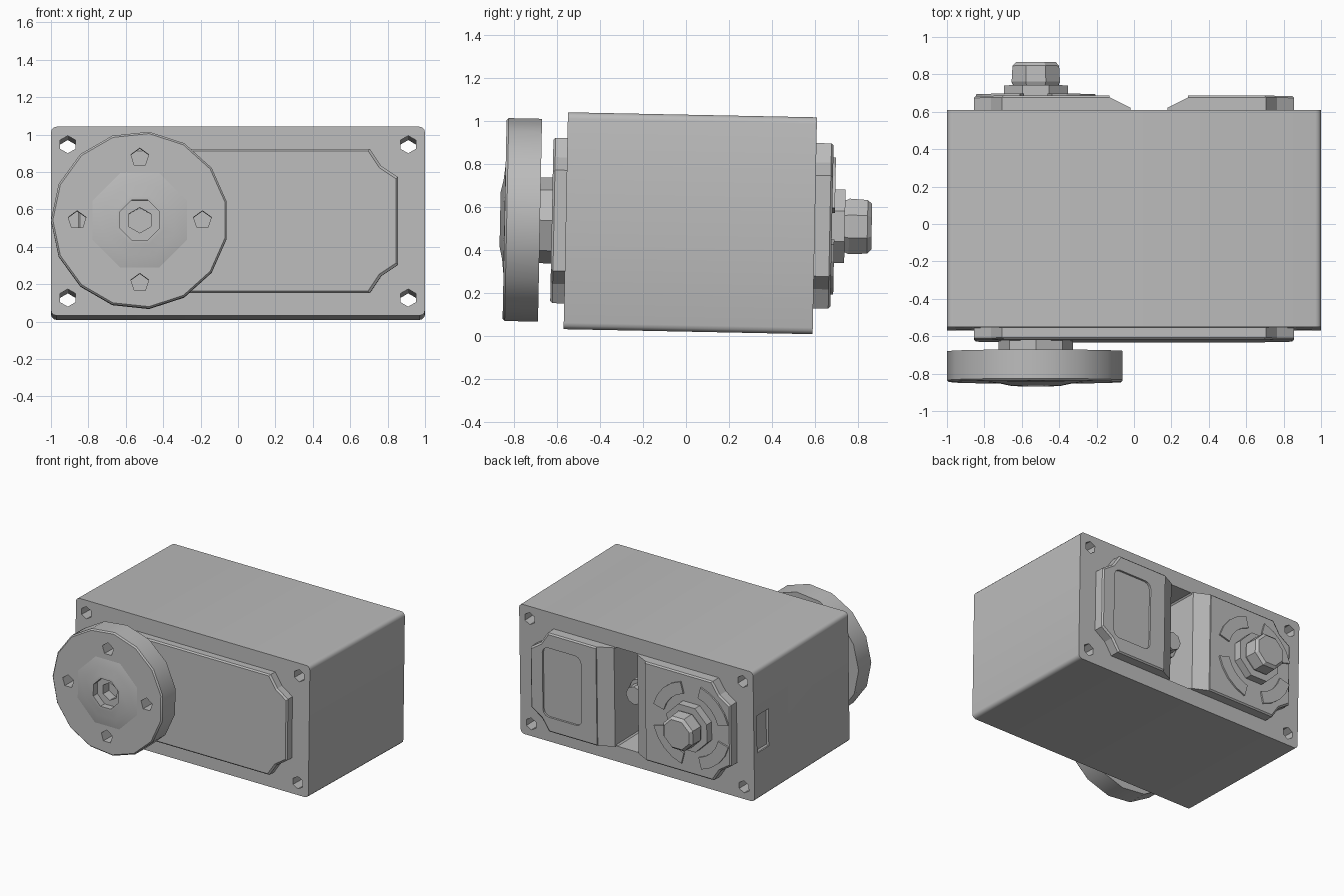
import bpy, bmesh, math
from mathutils import Matrix

cube = bpy.data.objects.get("Cube")
if cube:
    bpy.data.objects.remove(cube)

gray = bpy.data.materials.new("plain gray")
gray.use_nodes = True
gray.diffuse_color = (0.5, 0.5, 0.5, 1)
gray.node_tree.nodes["Principled BSDF"].inputs["Base Color"].default_value = (0.5, 0.5, 0.5, 1)

parts = []
AXIS = -0.525      # x of the output shaft
HALF_H = 0.385     # half height of the raised covers


def ngon(n, r, cx=0, cz=0, start=0):
    return [(cx + r * math.cos(start + math.tau * i / n),
             cz + r * math.sin(start + math.tau * i / n)) for i in range(n)]


def rounded(x0, x1, z0, z1, r, seg=3):
    pts = []
    for k, (x, z) in enumerate([(x1 - r, z1 - r), (x0 + r, z1 - r), (x0 + r, z0 + r), (x1 - r, z0 + r)]):
        for i in range(seg + 1):
            a = (k + i / seg) * math.pi / 2
            pts.append((x + r * math.cos(a), z + r * math.sin(a)))
    return pts


def finish(name, bm, keep=True):
    bmesh.ops.recalc_face_normals(bm, faces=bm.faces)
    me = bpy.data.meshes.new(name)
    bm.to_mesh(me)
    bm.free()
    me.materials.append(gray)
    ob = bpy.data.objects.new(name, me)
    bpy.context.scene.collection.objects.link(ob)
    if keep:
        parts.append(ob)
    else:
        ob.hide_render = True
    return ob


def loft(name, rings, keep=True):
    """Skin a stack of (outline, y) rings and cap both ends."""
    bm = bmesh.new()
    loops = [[bm.verts.new((x, y, z)) for x, z in pts] for pts, y in rings]
    for a, b in zip(loops, loops[1:]):
        for i in range(len(a)):
            j = (i + 1) % len(a)
            bm.faces.new((a[i], a[j], b[j], b[i]))
    bm.faces.new(loops[0])
    bm.faces.new(loops[-1])
    return finish(name, bm, keep)


def prism(name, pts, y0, y1, keep=True):
    return loft(name, [(pts, y0), (pts, y1)], keep)


def turned(name, n, profile, cx=AXIS, start=0):
    return loft(name, [(ngon(n, r, cx, 0, start), y) for r, y in profile])


def cut(ob, cutters):
    for c in cutters:
        m = ob.modifiers.new("cut", "BOOLEAN")
        m.operation, m.solver, m.object = "DIFFERENCE", "EXACT", c
    dg = bpy.context.evaluated_depsgraph_get()
    me = bpy.data.meshes.new_from_object(ob.evaluated_get(dg))
    ob.modifiers.clear()
    ob.data = me
    for c in cutters:
        bpy.data.objects.remove(c)


def smooth(ob, angle):
    bpy.ops.object.select_all(action="DESELECT")
    ob.select_set(True)
    bpy.context.view_layer.objects.active = ob
    bpy.ops.object.shade_smooth_by_angle(angle=math.radians(angle))


# Main case with bolt holes, deep rear slot and a side recess
case = prism("case", rounded(-1, 1, -0.505, 0.505, 0.03), -0.58, 0.58)
holes = [prism("bolt_cutter", ngon(6, 0.047, sx * 0.91, sz * 0.41, math.pi / 2), -0.8, 0.8, False)
         for sx in (-1, 1) for sz in (-1, 1)]
slot = prism("slot_cutter", rounded(-0.02, 0.18, -HALF_H, HALF_H, 0.01, 1), 0, 0.8, False)
side = prism("side_cutter", rounded(-1.1, -0.98, -0.14, 0.15, 0.01, 1), 0.4, 0.54, False)
cut(case, holes + [slot, side])
smooth(case, 35)

# Small gear train inside the slot
turned("inner_shaft", 8, [(0.07, 0), (0.07, 0.5)], 0.08)
turned("inner_gear", 8, [(0.1, 0.25), (0.1, 0.42)], 0.08)


# Right-hand half outline of a cover with stepped corners
def stepped_end(side, shrink=0):
    e, h = 0.855 - shrink, HALF_H - shrink
    pts = [(e - 0.15, -h), (e - 0.09, -h + 0.09), (e, -h + 0.15),
           (e, h - 0.15), (e - 0.09, h - 0.09), (e - 0.15, h)]
    return [(side * x, z) for x, z in pts]


# Front cover
def front_outline(s):
    return stepped_end(1, s) + stepped_end(-1, s)[::-1]


loft("front_cover", [(front_outline(0), -0.57), (front_outline(0), -0.635), (front_outline(0.01), -0.645)])


# Rear covers, sloping down toward the slot
def rear_outline(side, inner, s):
    return stepped_end(side, s) + [(inner, HALF_H - s), (inner, -HALF_H + s)]


rear = {}
for name, side, low, high in (("rear_cover_left", 1, 0.18, 0.29), ("rear_cover_right", -1, -0.02, -0.13)):
    rear[side] = loft(name, [(rear_outline(side, low, 0), 0.57), (rear_outline(side, low, 0), 0.595),
                             (rear_outline(side, high, 0), 0.65), (rear_outline(side, high, 0.01), 0.66)])
cut(rear[1], [prism("panel_cutter", rounded(0.42, 0.75, -0.27, 0.27, 0.05), 0.645, 0.8, False)])

# Raised arcs around the rear shaft
for k in range(4):
    mid = math.pi / 4 + k * math.pi / 2
    angles = [mid + math.radians(d) for d in (-30, -15, 0, 15, 30)]
    arc = [(AXIS + r * math.cos(a), r * math.sin(a))
           for r, seq in ((0.33, angles), (0.24, angles[::-1])) for a in seq]
    prism("rear_arc", arc, 0.65, 0.672)

# Rear shaft collar and knob
turned("rear_collar", 8, [(0.185, 0.64), (0.185, 0.72)], start=math.pi / 8)
turned("rear_knob", 8, [(0.125, 0.71), (0.14, 0.74), (0.135, 0.825), (0.115, 0.845)], start=math.pi / 8)

# Front shaft
turned("front_shaft", 8, [(0.2, -0.62), (0.2, -0.72)])

# Output disc with four through holes
disc = turned("output_disc", 15, [(0.475, -0.70), (0.475, -0.855), (0.465, -0.865)], start=math.pi)
cut(disc, [prism("pin_cutter", ngon(5, 0.05, AXIS + 0.335 * math.cos(a), 0.335 * math.sin(a), math.pi / 2),
                 -1, -0.69, False) for a in (k * math.pi / 2 for k in range(4))])
smooth(disc, 30)

# Flared hub with a stepped socket
hub = turned("disc_hub", 8, [(0.29, -0.86), (0.27, -0.866), (0.2, -0.873), (0.137, -0.886)], start=math.pi / 8)
sockets = [(8, 0.115, -0.835), (6, 0.068, -0.76)]
for ob in (hub, disc):
    cut(ob, [prism("socket_cutter", ngon(n, r, AXIS, 0, math.pi / 2 + math.pi / n * (n == 8)), -1, y, False)
             for n, r, y in sockets])
smooth(hub, 30)

# Slight backward lean and final placement
place = Matrix.Translation((0, 0.02, 0.525)) @ Matrix.Rotation(math.radians(-1.15), 4, "X")
for ob in parts:
    ob.data.transform(place)
